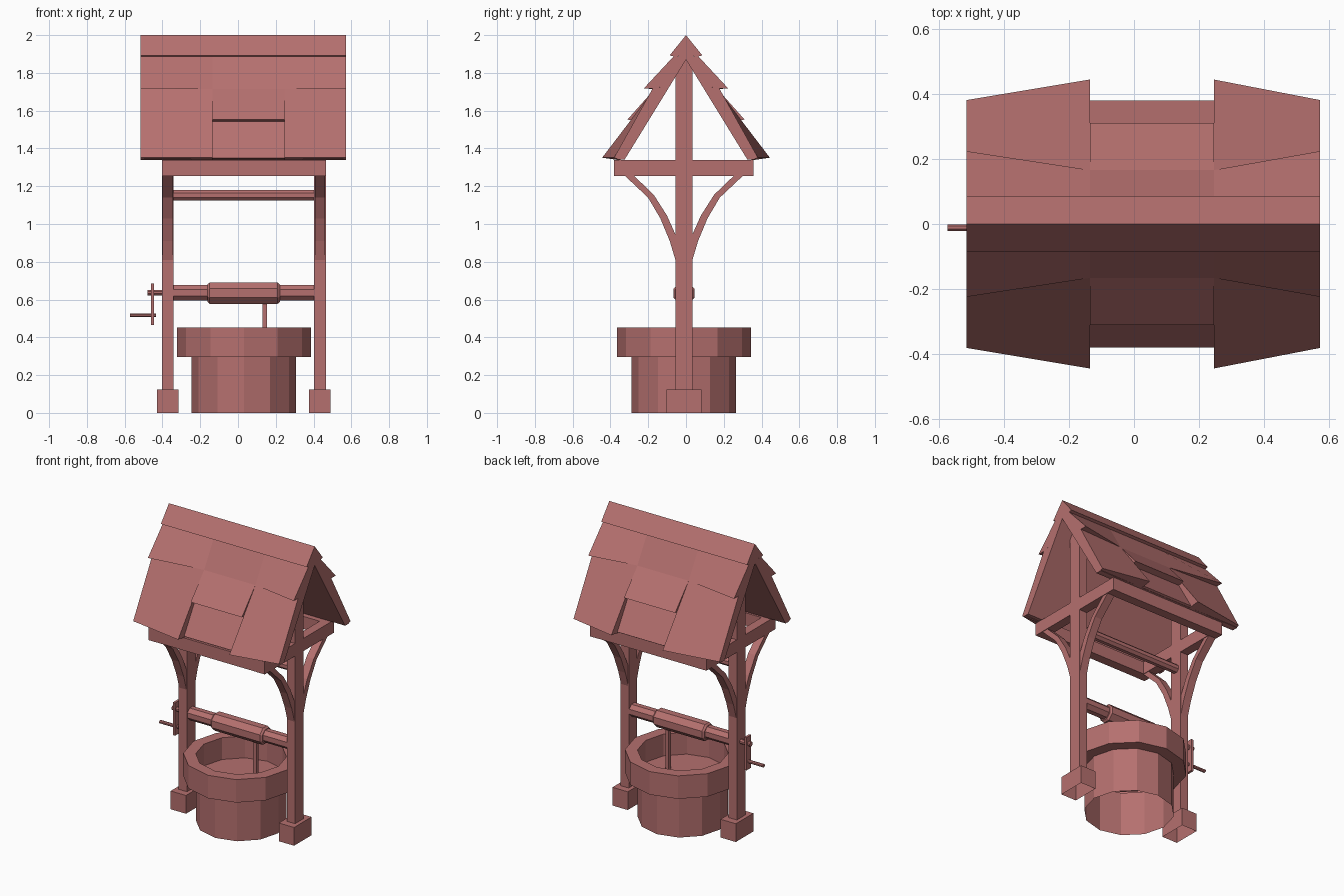
import bpy, bmesh
from math import cos, sin, pi

if "Cube" in bpy.data.objects:
    bpy.data.objects.remove(bpy.data.objects["Cube"])

CX, CY = 0.031, -0.011          # centre of the timber frame and well
RX0, RX1 = -0.515, 0.572        # roof ends

wood = bpy.data.materials.new("red_brown")
wood.diffuse_color = (0.462, 0.162, 0.158, 1)
wood.use_nodes = True
wood.node_tree.nodes["Principled BSDF"].inputs["Base Color"].default_value = wood.diffuse_color


def make(name, verts, faces):
    me = bpy.data.meshes.new(name)
    bm = bmesh.new()
    vs = [bm.verts.new(v) for v in verts]
    for f in faces:
        bm.faces.new([vs[i] for i in f])
    bmesh.ops.recalc_face_normals(bm, faces=bm.faces)
    bm.to_mesh(me)
    bm.free()
    me.materials.append(wood)
    ob = bpy.data.objects.new(name, me)
    bpy.context.collection.objects.link(ob)
    return ob


def hexa(name, a, b, open_bottom=False):
    """Six-sided solid between two matching quads."""
    faces = [(i, (i + 1) % 4, (i + 1) % 4 + 4, i + 4) for i in range(4)] + [(4, 5, 6, 7)]
    if not open_bottom:
        faces.append((3, 2, 1, 0))
    return make(name, a + b, faces)


def box(name, x0, x1, y0, y1, z0, z1, open_bottom=False):
    q = [(x0, y0), (x1, y0), (x1, y1), (x0, y1)]
    return hexa(name, [(*p, z0) for p in q], [(*p, z1) for p in q], open_bottom)


def prism(name, pts, x0, x1):
    """Extrude a (y, z) profile along x."""
    n = len(pts)
    verts = [(x, y, z) for x in (x0, x1) for y, z in pts]
    faces = [(i, (i + 1) % n, (i + 1) % n + n, i + n) for i in range(n)]
    return make(name, verts, faces + [tuple(range(n)), tuple(range(n, 2 * n))])


def rod(name, rings, z, sides=8):
    """Lathe a list of (x, radius) around an axis parallel to x."""
    verts, faces = [], []
    for x, r in rings:
        for k in range(sides):
            a = 2 * pi * (k + 0.5) / sides
            verts.append((x, CY + r * cos(a), z + r * sin(a)))
    for j in range(len(rings) - 1):
        for k in range(sides):
            m = (k + 1) % sides
            faces.append((j * sides + k, j * sides + m, (j + 1) * sides + m, (j + 1) * sides + k))
    last = (len(rings) - 1) * sides
    faces += [tuple(range(sides)), tuple(range(last, last + sides))]
    return make(name, verts, faces)


# Stone well: open-bottomed wall, overhanging rim and inner floor
SIDES = 12
profile = [(0.277, 0), (0.277, 0.297), (0.355, 0.297), (0.355, 0.452), (0.278, 0.452), (0.278, 0.305)]
verts = [(CX + r * cos(2 * pi * k / SIDES), CY + r * sin(2 * pi * k / SIDES), z)
         for r, z in profile for k in range(SIDES)]
faces = [(j * SIDES + k, j * SIDES + (k + 1) % SIDES, (j + 1) * SIDES + (k + 1) % SIDES, (j + 1) * SIDES + k)
         for j in range(len(profile) - 1) for k in range(SIDES)]
top = (len(profile) - 1) * SIDES
faces.append(tuple(range(top, top + SIDES)))
make("well_wall", verts, faces)

# Post frames, one at each end
brace = [(0.045, 0.81), (0.075, 0.91), (0.125, 1.03), (0.19, 1.14), (0.31, 1.253),
         (0.262, 1.253), (0.16, 1.155), (0.09, 1.045), (0.045, 0.945)]
for side, s in (("left", -1), ("right", 1)):
    c = CX + s * 0.403
    box(side + "_post_base", c - 0.057, c + 0.057, CY - 0.093, CY + 0.093, 0, 0.123, True)
    prism(side + "_post", [(CY - 0.045, 0.12), (CY + 0.045, 0.12), (CY + 0.045, 1.83),
                           (0, 1.89), (CY - 0.045, 1.80)], c - 0.031, c + 0.031)
    box(side + "_cross_beam", c - 0.031, c + 0.031, CY - 0.369, CY + 0.369, 1.253, 1.338)
    for end, t in (("front", -1), ("back", 1)):
        prism(f"{side}_{end}_brace", [(CY + t * y, z) for y, z in brace], c - 0.027, c + 0.027)

# Eave beams along the roof
for end, t in (("front", -1), ("back", 1)):
    y0, y1 = sorted((CY + t * 0.305, CY + t * 0.368))
    box(end + "_eave_beam", CX - 0.372, CX + 0.372, y0, y1, 1.253, 1.338)

# Upper rod, windlass, crank and rope
rod("upper_rod", [(-0.35, 0.03), (0.41, 0.03)], 1.152)
rod("windlass_axle", [(-0.35, 0.044), (0.41, 0.044)], 0.636)
rod("windlass_drum", [(-0.162, 0.05), (-0.15, 0.061), (0.21, 0.061), (0.222, 0.05)], 0.634)
rod("crank_axle", [(-0.478, 0.016), (-0.39, 0.016)], 0.637)
box("crank_arm", -0.461, -0.445, CY - 0.025, CY + 0.025, 0.465, 0.686)
rod("crank_handle", [(-0.573, 0.011), (-0.434, 0.011)], 0.517)
box("rope", 0.129, 0.153, CY - 0.012, CY + 0.012, 0.305, 0.6)

# Roof: deck, ridge cap and overlapping shingles on both slopes
XA, XB = -0.136, 0.246          # limits of the middle shingles
prism("roof_deck", [(0, 1.955), (0.368, 1.341), (0.325, 1.341), (0, 1.87),
                    (-0.325, 1.341), (-0.368, 1.341)], RX0, RX1)
prism("ridge_cap", [(0, 2.0), (0.086, 1.893), (0.05, 1.882), (0, 1.92),
                    (-0.05, 1.882), (-0.086, 1.893)], RX0, RX1)


def shingle(name, t, xa, top_a, low_a, xb, top_b, low_b, da, db, drop=0.012):
    """Sloped tile; edges given as (y, z) at both ends, da and db are the depths back to the deck."""
    outer = [(xa, *top_a), (xa, *low_a), (xb, *low_b), (xb, *top_b)]
    inner = [(xa, top_a[0] - 0.04, top_a[1]), (xa, low_a[0] - da, low_a[1] - drop),
             (xb, low_b[0] - db, low_b[1] - drop), (xb, top_b[0] - 0.04, top_b[1])]
    hexa(name, [(x, t * y, z) for x, y, z in outer], [(x, t * y, z) for x, y, z in inner])


for end, t in (("front", -1), ("back", 1)):
    high, mid = (0.065, 1.888), (0.166, 1.715)
    mid_low, eave = (0.31, 1.553), (0.38, 1.349)
    shingle(end + "_middle_upper_shingle", t, XA, high, mid, XB, high, mid, 0.03, 0.03)
    shingle(end + "_middle_shingle", t, XA, mid, mid_low, XB, mid, mid_low, 0.06, 0.06)
    shingle(end + "_middle_lower_shingle", t, XA, (0.255, 1.56), eave, XB, (0.255, 1.56), eave, 0.03, 0.03)
    for side, xe, xi in (("left", RX0, XA), ("right", RX1, XB)):
        shingle(f"{end}_{side}_upper_shingle", t, xe, high, (0.224, 1.717), xi, high, mid, 0.08, 0.03, 0)
        shingle(f"{end}_{side}_lower_shingle", t, xe, (0.175, 1.72), (0.381, 1.351),
                xi, mid, (0.444, 1.351), 0.035, 0.085)
